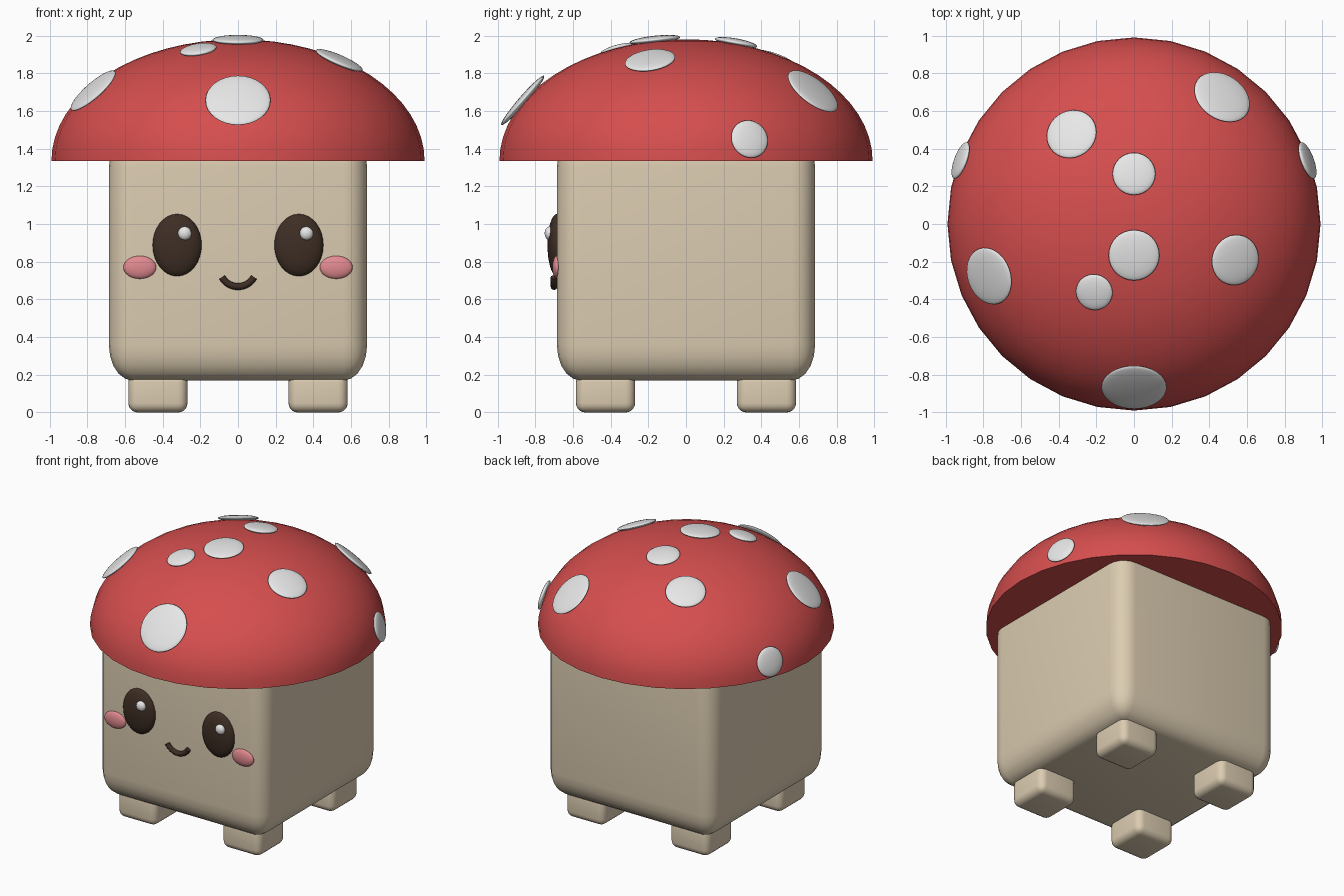
import bpy, bmesh, math
from mathutils import Matrix, Vector

default = bpy.data.objects.get("Cube")
if default:
    bpy.data.objects.remove(default, do_unlink=True)


def material(name, rgb):
    """Flat material from an 8-bit display colour, stored as linear."""
    linear = [((c / 255 + 0.055) / 1.055) ** 2.4 for c in rgb] + [1.0]
    mat = bpy.data.materials.new(name)
    mat.use_nodes = True
    mat.diffuse_color = linear
    bsdf = next(n for n in mat.node_tree.nodes if n.type == "BSDF_PRINCIPLED")
    bsdf.inputs["Base Color"].default_value = linear
    return mat


RED = material("cap red", (214, 78, 78))
WHITE = material("spot white", (236, 236, 236))
CREAM = material("stem cream", (220, 204, 177))
BROWN = material("dark brown", (62, 46, 36))
PINK = material("cheek pink", (226, 138, 144))


def finish(bm, name, mat, angle=40):
    bmesh.ops.recalc_face_normals(bm, faces=bm.faces)
    mesh = bpy.data.meshes.new(name)
    bm.to_mesh(mesh)
    bm.free()
    mesh.materials.append(mat)
    obj = bpy.data.objects.new(name, mesh)
    bpy.context.collection.objects.link(obj)
    bpy.ops.object.select_all(action="DESELECT")
    obj.select_set(True)
    bpy.context.view_layer.objects.active = obj
    bpy.ops.object.shade_smooth_by_angle(angle=math.radians(angle))
    return obj


def rounded_box(name, mat, centre, half, bevel, stretch=1.0):
    """Bevelled box; stretch makes the rounding taller than it is wide."""
    bm = bmesh.new()
    bmesh.ops.create_cube(bm, size=2)
    bmesh.ops.scale(bm, vec=(half[0], half[1], half[2] / stretch), verts=bm.verts)
    bmesh.ops.bevel(bm, geom=bm.edges[:], offset=bevel, segments=5,
                    profile=0.5, affect="EDGES")
    bmesh.ops.scale(bm, vec=(1, 1, stretch), verts=bm.verts)
    bmesh.ops.translate(bm, vec=centre, verts=bm.verts)
    return finish(bm, name, mat)


def ellipsoid(name, mat, centre, half, normal=(0, 0, 1)):
    """Squashed sphere whose local z axis points along the normal."""
    bm = bmesh.new()
    bmesh.ops.create_uvsphere(bm, u_segments=32, v_segments=16, radius=1)
    turn = Vector(normal).to_track_quat("Z", "Y").to_matrix().to_4x4()
    bm.transform(Matrix.Translation(centre) @ turn @ Matrix.Diagonal((*half, 1)))
    return finish(bm, name, mat, 80)


# Cap: closed half ellipsoid
CAP_R, CAP_H, CAP_Z = 0.99, 0.645, 1.335
bm = bmesh.new()
bmesh.ops.create_uvsphere(bm, u_segments=32, v_segments=32, radius=1)
cut = bmesh.ops.bisect_plane(bm, geom=bm.verts[:] + bm.edges[:] + bm.faces[:],
                             plane_co=(0, 0, 0), plane_no=(0, 0, -1),
                             clear_outer=True)
bmesh.ops.contextual_create(bm, geom=[e for e in bm.edges if e.is_boundary])
bmesh.ops.scale(bm, vec=(CAP_R, CAP_R, CAP_H), verts=bm.verts)
bmesh.ops.translate(bm, vec=(0, 0, CAP_Z), verts=bm.verts)
finish(bm, "cap", RED)

# Spots: flattened discs lying on the cap (x, y, radius)
spots = [(0, -0.862, 0.173), (0, -0.165, 0.135), (-0.21, -0.36, 0.098),
         (0, 0.265, 0.114), (-0.33, 0.475, 0.136), (0.465, 0.67, 0.16),
         (0.535, -0.19, 0.135), (-0.765, -0.275, 0.155),
         (0.915, 0.335, 0.103), (-0.915, 0.335, 0.103)]
for i, (x, y, r) in enumerate(spots):
    z = CAP_H * math.sqrt(max(0, 1 - (x * x + y * y) / CAP_R ** 2))
    normal = Vector((x / CAP_R ** 2, y / CAP_R ** 2, z / CAP_H ** 2)).normalized()
    centre = Vector((x, y, z + CAP_Z)) + normal * 0.006
    ellipsoid(f"cap_spot_{i + 1}", WHITE, centre, (r, r, 0.022), normal)

# Stem body and feet
rounded_box("body", CREAM, (0, 0, 0.83), (0.685, 0.685, 0.66), 0.125, 1.5)
for side, sx in (("left", 1), ("right", -1)):
    for end, sy in (("front", -1), ("back", 1)):
        rounded_box(f"{end}_{side}_foot", CREAM, (sx * 0.425, sy * 0.427, 0.105),
                    (0.157, 0.157, 0.105), 0.05)

# Face: eyes, highlights, cheeks
for side, sx in (("left", 1), ("right", -1)):
    ellipsoid(f"{side}_eye", BROWN, (sx * 0.323, -0.685, 0.888), (0.13, 0.05, 0.165))
    ellipsoid(f"{side}_eye_highlight", WHITE, (sx * 0.323 + 0.04, -0.725, 0.95),
              (0.036, 0.025, 0.036))
    ellipsoid(f"{side}_cheek", PINK, (sx * 0.521, -0.685, 0.77), (0.087, 0.025, 0.061))

# Smile: round tube along an arc
curve = bpy.data.curves.new("smile", "CURVE")
curve.dimensions = "3D"
curve.bevel_depth = 0.018
curve.use_fill_caps = True
spline = curve.splines.new("POLY")
steps = 16
spline.points.add(steps)
for i, p in enumerate(spline.points):
    a = math.radians(-61 + 122 * i / steps)
    p.co = (0.097 * math.sin(a), -0.7, 0.765 - 0.097 * math.cos(a), 1)
curve.materials.append(BROWN)
bpy.context.collection.objects.link(bpy.data.objects.new("smile", curve))
